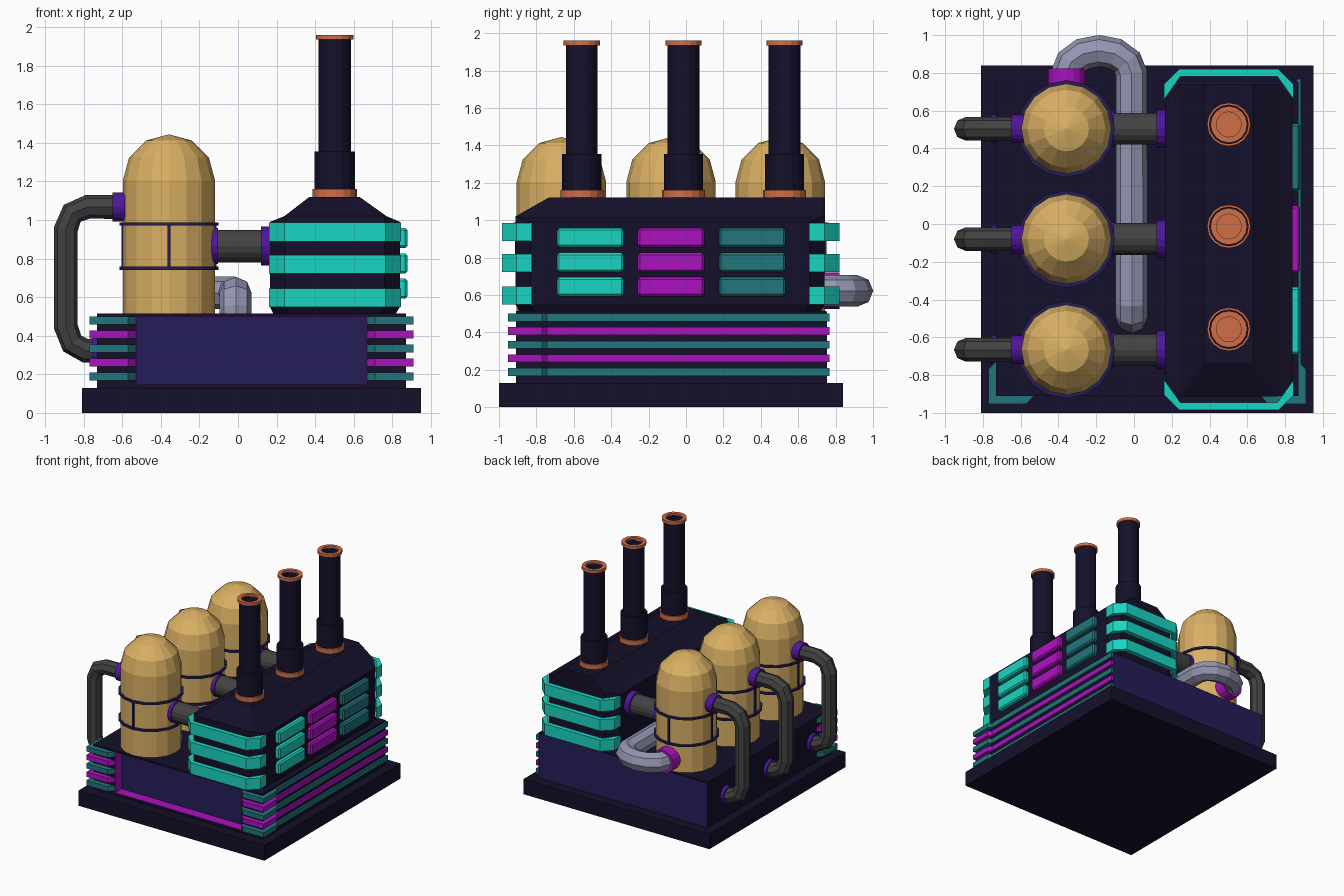
import bpy, bmesh, math
from mathutils import Vector, Matrix

if "Cube" in bpy.data.objects:
    bpy.data.objects.remove(bpy.data.objects["Cube"])


def material(name, r, g, b):
    m = bpy.data.materials.new(name)
    m.diffuse_color = [(c / 255 / 12.92 if c < 11 else ((c / 255 + 0.055) / 1.055) ** 2.4) for c in (r, g, b)] + [1]
    m.use_nodes = True
    m.node_tree.nodes["Principled BSDF"].inputs["Base Color"].default_value = m.diffuse_color
    return m


DARK = material("dark", 21, 16, 42)
NAVY = material("navy", 37, 29, 88)
TEAL = material("teal", 26, 214, 194)
DEEP = material("deep_teal", 33, 118, 124)
MAGENTA = material("magenta", 172, 18, 192)
PURPLE = material("purple", 78, 22, 155)
GREY = material("pipe_grey", 66, 66, 66)
STEEL = material("steel", 148, 150, 178)
COPPER = material("copper", 208, 110, 70)
GOLD = material("gold", 218, 176, 100)


def finish(name, bm, mat):
    bmesh.ops.recalc_face_normals(bm, faces=bm.faces)
    me = bpy.data.meshes.new(name)
    bm.to_mesh(me)
    bm.free()
    me.materials.append(mat)
    ob = bpy.data.objects.new(name, me)
    bpy.context.collection.objects.link(ob)
    return ob


def loft(name, rings, mat, closed=False):
    """Skin equal-length rings; cap the ends unless the rings form a loop."""
    bm = bmesh.new()
    vs = [[bm.verts.new(p) for p in r] for r in rings]
    n = len(rings[0])
    pairs = list(zip(vs, vs[1:])) + ([(vs[-1], vs[0])] if closed else [])
    for a, b in pairs:
        for i in range(n):
            bm.faces.new((a[i], a[(i + 1) % n], b[(i + 1) % n], b[i]))
    if not closed:
        bm.faces.new(vs[0])
        bm.faces.new(vs[-1])
    return finish(name, bm, mat)


def prism(name, pts, z0, z1, mat):
    return loft(name, [[(x, y, z) for x, y in pts] for z in (z0, z1)], mat)


def box(name, x, y, z, mat):
    return prism(name, [(x[0], y[0]), (x[1], y[0]), (x[1], y[1]), (x[0], y[1])], z[0], z[1], mat)


def lathe(name, profile, loc, mat, axis="Z", n=16, closed=False):
    rot = Vector((0, 0, 1)).rotation_difference({"X": Vector((1, 0, 0)), "Y": Vector((0, 1, 0)), "Z": Vector((0, 0, 1))}[axis])
    rings = []
    for r, h in profile:
        ring = []
        for i in range(n):
            a = 2 * math.pi * i / n
            ring.append(rot @ Vector((r * math.cos(a), r * math.sin(a), h)) + Vector(loc))
        rings.append(ring)
    return loft(name, rings, mat, closed)


def collar(name, r, a, b, loc, mat, axis):
    return lathe(name, [(r, a), (r, b)], loc, mat, axis)


def pipe(name, pts, r, mat):
    cu = bpy.data.curves.new(name, "CURVE")
    cu.dimensions = "3D"
    cu.bevel_depth, cu.bevel_resolution, cu.use_fill_caps = r, 2, True
    sp = cu.splines.new("POLY")
    sp.points.add(len(pts) - 1)
    for p, q in zip(sp.points, pts):
        p.co = (*q, 1)
    tmp = bpy.data.objects.new(name, cu)
    bpy.context.collection.objects.link(tmp)
    me = bpy.data.meshes.new_from_object(tmp.evaluated_get(bpy.context.evaluated_depsgraph_get()))
    bpy.data.objects.remove(tmp)
    for f in me.polygons:
        f.use_smooth = False
    me.materials.clear()
    me.materials.append(mat)
    bpy.context.collection.objects.link(bpy.data.objects.new(name, me))


# Base slab and lower body with a recessed front
box("base_slab", (-0.81, 0.95), (-1, 0.84), (0, 0.13), DARK)
box("body_core", (-0.73, 0.87), (-0.81, 0.75), (0.13, 0.515), DARK)
box("front_post_left", (-0.73, -0.53), (-0.91, -0.81), (0.13, 0.515), DARK)
box("front_post_right", (0.67, 0.87), (-0.91, -0.81), (0.13, 0.515), DARK)
box("front_lintel", (-0.53, 0.67), (-0.91, -0.81), (0.5, 0.515), DARK)
box("front_sill", (-0.53, 0.67), (-0.91, -0.81), (0.13, 0.147), DARK)
box("front_panel", (-0.53, 0.67), (-0.82, -0.805), (0.147, 0.5), NAVY)
box("recess_floor", (-0.53, 0.67), (-0.905, -0.81), (0.14, 0.151), MAGENTA)
box("recess_ceiling", (-0.53, 0.67), (-0.905, -0.81), (0.497, 0.505), MAGENTA)
box("recess_side_left", (-0.535, -0.526), (-0.905, -0.81), (0.147, 0.5), MAGENTA)
box("recess_side_right", (0.666, 0.675), (-0.905, -0.81), (0.147, 0.5), MAGENTA)
box("back_panel", (-0.73, 0.87), (0.745, 0.755), (0.13, 0.51), NAVY)

# Striped corner guards and side stripes
guard = [(0.67, -0.91), (0.71, -0.953), (0.91, -0.953), (0.91, -0.77), (0.87, -0.725), (0.86, -0.91)]
for i in range(5):
    z0 = 0.168 + i * 0.0725
    m = (DEEP, MAGENTA)[i % 2]
    prism(f"corner_guard_right_{i}", guard, z0, z0 + 0.042, m)
    prism(f"corner_guard_left_{i}", [(0.14 - x, y) for x, y in guard], z0, z0 + 0.042, m)
    box(f"side_stripe_{i}", (0.86, 0.885), (-0.78, 0.767), (z0, z0 + 0.042), m)


# Upper housing with chamfered corners and hipped front roof
def octagon(x0, x1, y0, y1, c, z):
    return [(x0 + c, y0, z), (x1 - c, y0, z), (x1, y0 + c, z), (x1, y1 - c, z),
            (x1 - c, y1, z), (x0 + c, y1, z), (x0, y1 - c, z), (x0, y0 + c, z)]


loft("upper_housing", [octagon(0.185, 0.815, -0.89, 0.72, 0.08, 0.51),
                       octagon(0.165, 0.84, -0.912, 0.74, 0.08, 0.55),
                       octagon(0.165, 0.84, -0.912, 0.74, 0.08, 0.99),
                       octagon(0.24, 0.77, -0.912, 0.74, 0.01, 1.02),
                       octagon(0.37, 0.63, -0.735, 0.74, 0.005, 1.12)], DARK)

# Wraparound bands on both ends of the housing
band = [(0.16, -0.825), (0.16, -0.905), (0.24, -0.985), (0.765, -0.985), (0.845, -0.905),
        (0.845, -0.825), (0.76, -0.945), (0.245, -0.945)]
for i, z0 in enumerate((0.548, 0.723, 0.889)):
    prism(f"front_band_{i}", band, z0, z0 + 0.097, TEAL)
    prism(f"back_band_{i}", [(x, -0.165 - y) for x, y in band], z0, z0 + 0.097, TEAL)

# Side louvres in three colours
for y0, m, label in ((-0.69, TEAL, "front"), (-0.258, MAGENTA, "middle"), (0.176, DEEP, "back")):
    for i, z0 in enumerate((0.592, 0.722, 0.855)):
        ob = box(f"louvre_{label}_{i}", (0.82, 0.879), (y0, y0 + 0.356), (z0, z0 + 0.104), m)
        bev = ob.modifiers.new("bevel", "BEVEL")
        bev.width, bev.segments = 0.012, 1

# Chimneys
for i, y in enumerate((-0.557, -0.013, 0.527)):
    at = (0.502, y, 0)
    lathe(f"chimney_{i}", [(0.105, 1.1), (0.105, 1.355), (0.085, 1.355), (0.085, 1.945),
                           (0.066, 1.945), (0.066, 1.14)], at, DARK)
    collar(f"chimney_foot_{i}", 0.115, 1.115, 1.16, at, COPPER, "Z")
    lathe(f"chimney_rim_{i}", [(0.097, 1.935), (0.097, 1.96), (0.066, 1.96), (0.066, 1.935)], at, COPPER, closed=True)

# Domed tanks with hoops and pipework
R, TX = 0.239, -0.358
dome = [(R * math.cos(math.radians(a)), 1.205 + R * math.sin(math.radians(a))) for a in (0, 30, 60, 89.5)]
for i, y in enumerate((-0.666, -0.08, 0.504)):
    lathe(f"tank_{i}", [(R, 0.5)] + dome, (TX, y, 0), GOLD)
    for j, z in enumerate((0.75, 0.98)):
        lathe(f"tank_hoop_{i}_{j}", [(0.23, z - 0.008), (0.257, z - 0.008), (0.257, z + 0.008), (0.23, z + 0.008)],
              (TX, y, 0), NAVY, closed=True)
    for j in range(4):
        a = j * math.pi / 2
        strap = box(f"tank_strap_{i}_{j}", (0.225, 0.247), (-0.008, 0.008), (0.75, 0.98), NAVY)
        strap.data.transform(Matrix.Translation((TX, y, 0)) @ Matrix.Rotation(a, 4, "Z"))
    # Feed pipe into the housing
    feed = (0, y, 0.865)
    collar(f"feed_pipe_{i}", 0.084, -0.2, 0.17, feed, GREY, "X")
    collar(f"feed_collar_tank_{i}", 0.093, -0.145, -0.105, feed, PURPLE, "X")
    collar(f"feed_collar_housing_{i}", 0.101, 0.118, 0.168, feed, PURPLE, "X")
    # Downpipe on the left side
    pipe(f"downpipe_{i}", [(-0.58, y, 1.068), (-0.78, y, 1.068), (-0.86, y, 1.035), (-0.892, y, 0.955),
                           (-0.892, y, 0.445), (-0.86, y, 0.36), (-0.79, y, 0.322), (-0.71, y, 0.322)], 0.062, GREY)
    collar(f"downpipe_top_collar_{i}", 0.076, -0.65, -0.585, (0, y, 1.068), PURPLE, "X")
    collar(f"downpipe_foot_collar_{i}", 0.076, -0.757, -0.72, (0, y, 0.322), PURPLE, "X")

# Return pipe looping behind the rear tank and down into the body
arc = [(-0.185 - 0.172 * math.cos(math.pi * k / 6), 0.795 + 0.122 * math.sin(math.pi * k / 6), 0.622) for k in range(7)]
pipe("return_pipe", [(-0.357, 0.7, 0.622)] + arc +
     [(-0.013, -0.42, 0.622), (-0.013, -0.475, 0.6), (-0.013, -0.495, 0.545), (-0.013, -0.495, 0.48)], 0.084, STEEL)
collar("return_pipe_collar", 0.098, 0.715, 0.822, (-0.357, 0, 0.622), MAGENTA, "Y")
